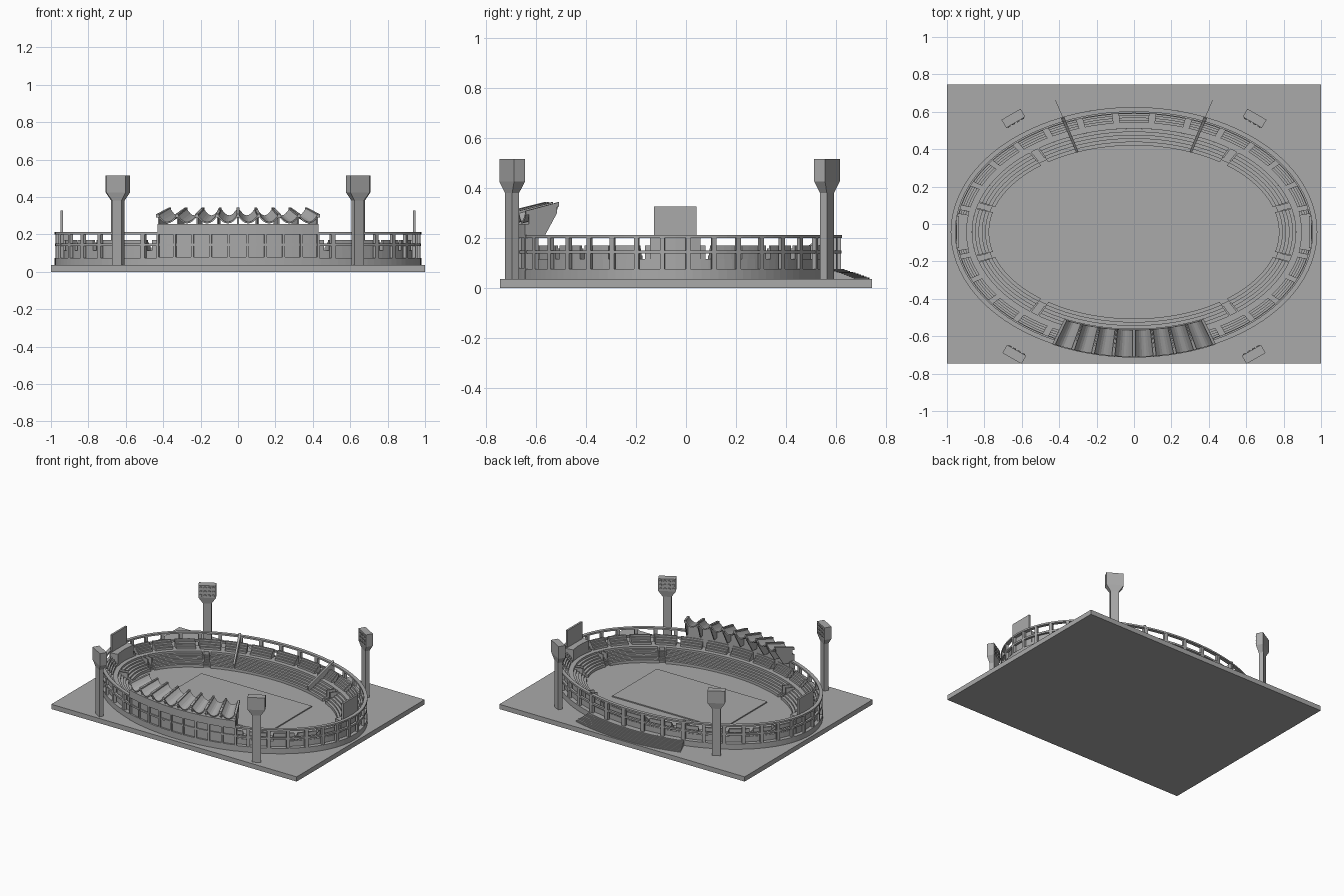
import bpy, bmesh, math
from mathutils import Matrix, Vector

if "Cube" in bpy.data.objects:
    bpy.data.objects.remove(bpy.data.objects["Cube"])

CY = -0.043            # centre of the oval
AX, AY = 0.775, 0.463  # half axes of the playing field
GROUND = 0.035

grey = bpy.data.materials.new("concrete_grey")
grey.use_nodes = True
grey.diffuse_color = (0.4, 0.4, 0.4, 1)
grey.node_tree.nodes["Principled BSDF"].inputs["Base Color"].default_value = (0.4, 0.4, 0.4, 1)


def finish(bm, name):
    bmesh.ops.recalc_face_normals(bm, faces=bm.faces)
    mesh = bpy.data.meshes.new(name)
    bm.to_mesh(mesh)
    bm.free()
    mesh.materials.append(grey)
    ob = bpy.data.objects.new(name, mesh)
    bpy.context.collection.objects.link(ob)
    return ob


def oval(deg, r, z):
    """Point at an angle on the oval lying r outside the field edge."""
    t = math.radians(deg)
    return ((AX + r) * math.cos(t), CY + (AY + r) * math.sin(t), z)


def add_sweep(bm, profile, a, b, step=3):
    """Sweep a closed (r, z) profile round the oval from angle a to b."""
    full = abs(b - a - 360) < 0.001
    n = max(1, math.ceil((b - a) / step))
    rings = [[bm.verts.new(oval(a + (b - a) * i / n, r, z)) for r, z in profile]
             for i in range(n if full else n + 1)]
    m = len(profile)
    for i in range(n):
        p, q = rings[i], rings[(i + 1) % len(rings)]
        for j in range(m):
            k = (j + 1) % m
            bm.faces.new((p[j], p[k], q[k], q[j]))
    if not full:
        bm.faces.new(rings[0])
        bm.faces.new(rings[-1])


def sweeps(name, profile, spans):
    bm = bmesh.new()
    for a, b in spans:
        add_sweep(bm, profile, a, b)
    return finish(bm, name)


def rect(r0, r1, z0, z1):
    return [(r0, z0), (r1, z0), (r1, z1), (r0, z1)]


def steps(r0, r1, z0, z1, n, floor):
    """Stepped seating profile between two (r, z) corners."""
    pts = [(r0, floor)]
    for i in range(n):
        z = z0 + (z1 - z0) * i / (n - 1)
        pts += [(r0 + (r1 - r0) * i / n, z), (r0 + (r1 - r0) * (i + 1) / n, z)]
    return pts + [(r1, floor)]


def box(name, size, loc):
    bm = bmesh.new()
    bmesh.ops.create_cube(bm, size=1, matrix=Matrix.Translation(loc) @ Matrix.Diagonal((*size, 1)))
    return finish(bm, name)


# Ground slab and pitch
box("ground_slab", (2, 1.49, GROUND), (0, 0, GROUND / 2))
box("pitch", (0.9, 0.52, 0.008), (0, CY, GROUND + 0.004))

# Lower seating, split by aisle blocks
aisles = [15, 52, 128, 165, 195, 232, 308, 345]
gap = 1.8
ends = aisles[1:] + [aisles[0] + 360]
sweeps("lower_seating", steps(0, 0.09, 0.055, 0.1, 5, GROUND),
       [(a + gap, b - gap) for a, b in zip(aisles, ends)])
sweeps("aisle_stairs", steps(0.015, 0.09, 0.045, 0.09, 7, GROUND),
       [(a - gap, a + gap) for a in aisles])
sweeps("aisle_walls", rect(0.03, 0.1, GROUND, 0.115),
       [(a + s * gap - 0.4, a + s * gap + 0.4) for a in aisles for s in (-1, 1)])

# Walkway and upper seating in separate blocks
sweeps("walkway", rect(0.09, 0.175, GROUND, 0.115), [(0, 360)])
blocks = 30
width = 360 / blocks
sweeps("upper_seating", steps(0.122, 0.172, 0.13, 0.17, 4, 0.11),
       [(i * width + 1, (i + 1) * width - 1) for i in range(blocks)])

# Outer shell: plinth, rails and posts
sweeps("outer_plinth", rect(0.165, 0.205, GROUND, 0.075), [(0, 360)])
sweeps("middle_rail", rect(0.186, 0.203, 0.137, 0.15), [(0, 360)])
sweeps("top_rail", rect(0.18, 0.205, 0.2, 0.212), [(0, 360)])
posts = [4.5 + i * 9 for i in range(40)]
sweeps("outer_posts", rect(0.185, 0.203, 0.07, 0.205),
       [(a - 0.8, a + 0.8) for a in posts if abs(a - 270) > 26])

# End walls with scoreboards
sweeps("end_walls", rect(0.12, 0.178, GROUND, 0.2), [(-9, 9), (171, 189)])
for side, label in ((-1, "right"), (1, "left")):
    box(label + "_scoreboard", (0.014, 0.172, 0.125), (side * 0.943, CY, 0.264))

# Front building: wall, plinth, header and pilasters
A, B, N = 244, 296, 8
module = (B - A) / N
sweeps("front_wall", rect(0.165, 0.196, GROUND, 0.25), [(A, B)])
sweeps("front_wall_base", rect(0.165, 0.208, GROUND, 0.08), [(A, B)])
sweeps("front_wall_header", rect(0.165, 0.208, 0.2, 0.256), [(A, B)])
sweeps("front_pilasters", rect(0.165, 0.208, 0.07, 0.21),
       [(A + i * module * N / 9 - 0.4, A + i * module * N / 9 + 0.4) for i in range(10)])

# Scalloped canopy with ribs and brackets
bm = bmesh.new()
sub = 8
rows = []
for i in range(N * sub + 1):
    f = (i % sub) / sub
    lift = 0.042 * (2 * f - 1) ** 2
    ang = A + i * module / sub
    rows.append([bm.verts.new(oval(ang, r, z + lift)) for r, z in ((0.06, 0.298), (0.203, 0.262))])
for p, q in zip(rows, rows[1:]):
    bm.faces.new((p[0], p[1], q[1], q[0]))
canopy = finish(bm, "canopy")
mod = canopy.modifiers.new("thickness", "SOLIDIFY")
mod.thickness = 0.008
mod.offset = 0
joints = [A + i * module for i in range(N + 1)]
sweeps("canopy_ribs", [(0.058, 0.325), (0.058, 0.343), (0.205, 0.308), (0.205, 0.29)],
       [(a - 0.5, a + 0.5) for a in joints])
sweeps("canopy_brackets", [(0.19, 0.2), (0.125, 0.2), (0.065, 0.3), (0.065, 0.33), (0.19, 0.3)],
       [(a - 0.25, a + 0.25) for a in joints])

# Grand steps at the back and sloping dividers in the back stand
outside = [(0.52 - r, z) for r, z in steps(0.205, 0.315, 0.042, 0.075, 10, GROUND)]
sweeps("back_steps", outside, [(67, 113)])
sweeps("stand_dividers", [(0, GROUND), (0, 0.085), (0.2, 0.225), (0.2, GROUND)],
       [(a - 0.5, a + 0.5) for a in (67, 113)])


# Floodlight towers
def tower(name, x, y, angle):
    bm = bmesh.new()
    levels = [(0.058, 0.032, GROUND), (0.058, 0.032, 0.38), (0.118, 0.05, 0.425), (0.118, 0.05, 0.515)]
    rings = []
    for w, d, z in levels:
        rings.append([bm.verts.new((sx * w / 2, sy * d / 2, z))
                      for sx, sy in ((-1, -1), (1, -1), (1, 1), (-1, 1))])
    for p, q in zip(rings, rings[1:]):
        for j in range(4):
            bm.faces.new((p[j], p[(j + 1) % 4], q[(j + 1) % 4], q[j]))
    bm.faces.new(rings[0])
    bm.faces.new(rings[-1])
    # Lamps on the face turned to the pitch
    for i in range(4):
        for j in range(3):
            place = Vector((-0.042 + i * 0.028, -0.026, 0.442 + j * 0.028))
            bmesh.ops.create_cone(bm, cap_ends=True, segments=8, radius1=0.01, radius2=0.008, depth=0.008,
                                  matrix=Matrix.Translation(place) @ Matrix.Rotation(math.pi / 2, 4, "X"))
    ob = finish(bm, name)
    ob.location = (x, y, 0)
    ob.rotation_euler.z = math.radians(angle)


tower("back_right_tower", -0.645, 0.565, 30)
tower("back_left_tower", 0.645, 0.565, -30)
tower("front_right_tower", -0.64, -0.697, 150)
tower("front_left_tower", 0.64, -0.697, 210)
